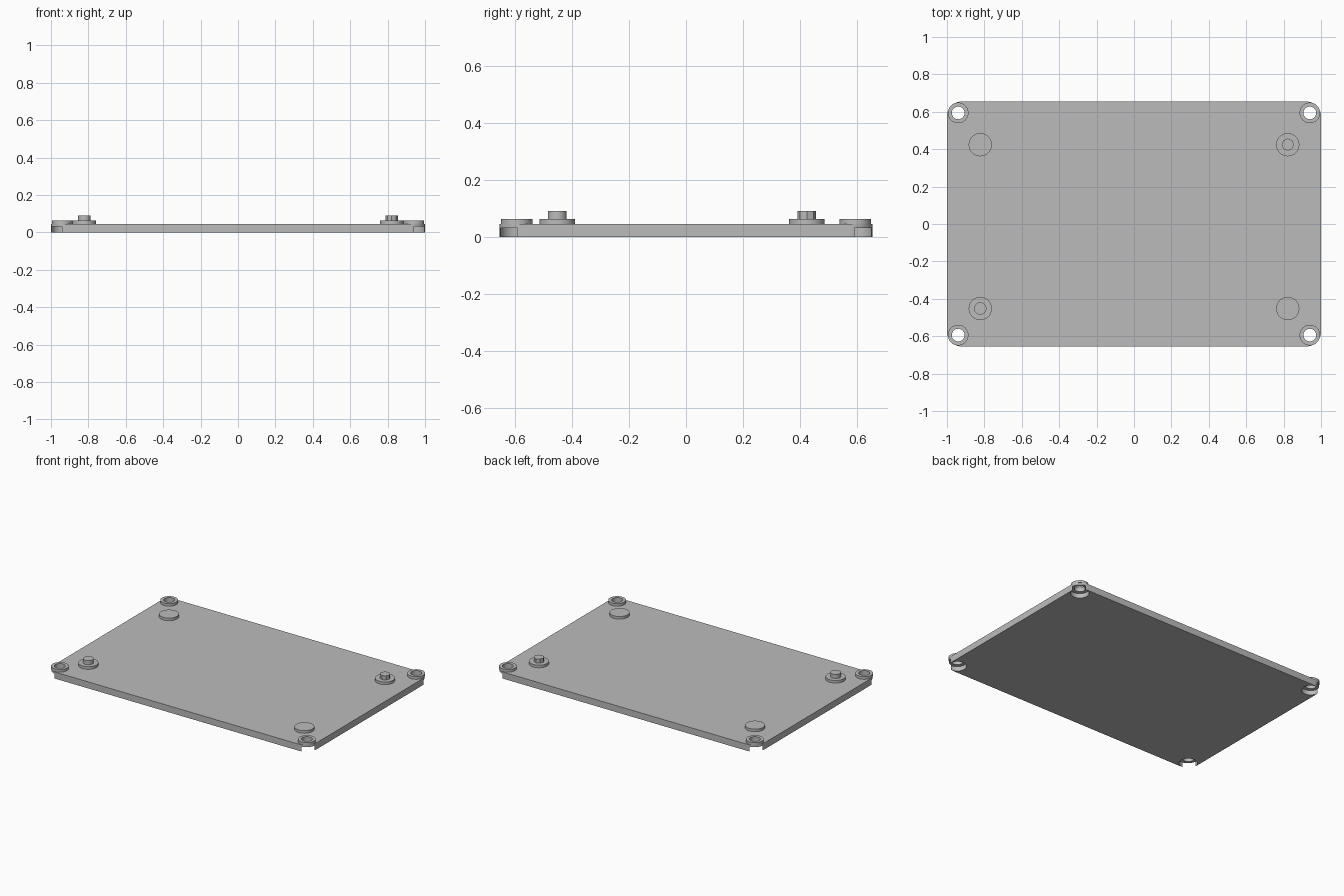
import bpy, bmesh, math
from mathutils import Matrix

cube = bpy.data.objects.get("Cube")
if cube:
    bpy.data.objects.remove(cube, do_unlink=True)

HALF_X, HALF_Y, PLATE_TOP, PAD_TOP, PIN_TOP = 1.0, 0.655, 0.045, 0.063, 0.091

grey = bpy.data.materials.new("plain grey")
grey.use_nodes = True
grey.diffuse_color = (0.5, 0.5, 0.5, 1)
grey.node_tree.nodes["Principled BSDF"].inputs["Base Color"].default_value = (0.5, 0.5, 0.5, 1)


def add_object(name, bm, location=(0, 0, 0)):
    bmesh.ops.recalc_face_normals(bm, faces=bm.faces)
    mesh = bpy.data.meshes.new(name)
    bm.to_mesh(mesh)
    bm.free()
    mesh.materials.append(grey)
    obj = bpy.data.objects.new(name, mesh)
    obj.location = location
    bpy.context.collection.objects.link(obj)
    return obj


def lathe(name, profile, x, y, steps=40, closed=False):
    """Revolve (radius, height) points around a vertical axis."""
    bm = bmesh.new()
    verts = [bm.verts.new((r, 0, z)) for r, z in profile]
    edges = [bm.edges.new(pair) for pair in zip(verts, verts[1:])]
    if closed:
        edges.append(bm.edges.new((verts[-1], verts[0])))
    bmesh.ops.spin(bm, geom=verts + edges, cent=(0, 0, 0), axis=(0, 0, 1),
                   angle=math.tau, steps=steps, use_duplicate=False)
    bmesh.ops.remove_doubles(bm, verts=bm.verts, dist=0.0001)
    return add_object(name, bm, (x, y, 0))


def smooth(obj):
    bpy.ops.object.select_all(action='DESELECT')
    obj.select_set(True)
    bpy.context.view_layer.objects.active = obj
    bpy.ops.object.shade_smooth_by_angle(angle=math.radians(30))


# Base plate with rounded corners
bm = bmesh.new()
bmesh.ops.create_cube(bm, size=1, matrix=Matrix.Translation((0, 0, PLATE_TOP / 2))
                      @ Matrix.Diagonal((2 * HALF_X, 2 * HALF_Y, PLATE_TOP, 1)))
upright = [e for e in bm.edges if abs(e.verts[0].co.z - e.verts[1].co.z) > 0.01]
bmesh.ops.bevel(bm, geom=upright, offset=0.08, segments=10, profile=0.5, affect='EDGES')
plate = add_object("base_plate", bm)

# Screw holes, counterbored from below and breaking out at the corners
corners = [(sx, sy) for sx in (-1, 1) for sy in (-1, 1)]
bore = [(0, -0.02), (0.058, -0.02), (0.058, 0.031), (0.034, 0.031), (0.034, 0.1), (0, 0.1)]
for sx, sy in corners:
    cutter = lathe("hole_cutter", bore, sx * 0.94, sy * 0.594)
    cutter.hide_render = True
    mod = plate.modifiers.new("hole", 'BOOLEAN')
    mod.operation, mod.solver, mod.object = 'DIFFERENCE', 'EXACT', cutter
    bpy.context.view_layer.objects.active = plate
    bpy.ops.object.modifier_apply(modifier=mod.name)
    bpy.data.objects.remove(cutter, do_unlink=True)
smooth(plate)

for sx, sy in corners:
    place = ("back" if sy > 0 else "front") + ("_left" if sx > 0 else "_right")

    # Raised collar around each screw hole
    collar = [(0.034, PLATE_TOP), (0.055, PLATE_TOP), (0.055, PAD_TOP), (0.034, PAD_TOP)]
    smooth(lathe("collar_" + place, collar, sx * 0.94, sy * 0.594, closed=True))

    # Round pad further in; two opposite pads carry a locating pin
    x, y = sx * 0.822, 0.424 if sy > 0 else -0.452
    pad = [(0, PLATE_TOP), (0.062, PLATE_TOP), (0.062, PAD_TOP), (0, PAD_TOP)]
    smooth(lathe("pad_" + place, pad, x, y))
    if sx == sy:
        pin = [(0, PAD_TOP), (0.033, PAD_TOP), (0.033, PIN_TOP), (0, PIN_TOP)]
        smooth(lathe("pin_" + place, pin, x, y, steps=8 if sy > 0 else 32))
